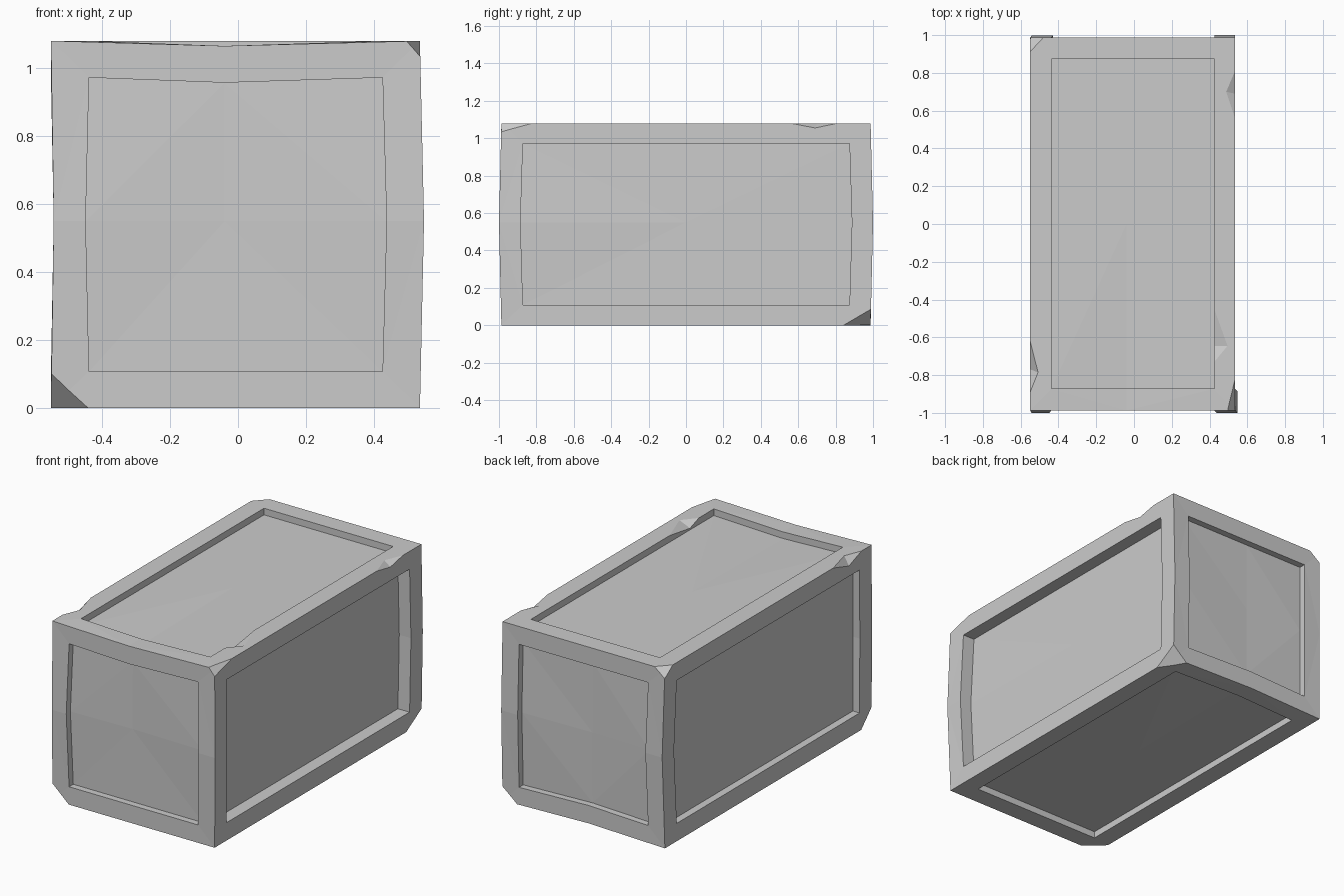
import bpy, bmesh
from mathutils import Vector

if "Cube" in bpy.data.objects:
    bpy.data.objects.remove(bpy.data.objects["Cube"])

LO, HI = (-0.55, -0.987, 0.0), (0.535, 0.987, 1.08)
MID = (-0.04, 0.0, 0.55)
# inner panel outline limits per axis, and recess depth per face
IN_LO, IN_HI = (-0.438, -0.872, 0.108), (0.425, 0.874, 0.972)
DEPTH = {(0, -1): 0.045, (0, 1): 0.078}
# slightly bent frame edges: offsets of edge midpoints
BEND = {(-1, -1, 0): (0.008, -0.013, 0), (1, -1, 0): (0.012, -0.013, 0),
        (-1, 1, 0): (0.01, 0.012, 0), (1, 1, 0): (0, 0.013, 0),
        (0, -1, 1): (0, 0, -0.015), (0, 1, -1): (0, 0, 0.015)}
RING = [(-1, -1), (0, -1), (1, -1), (1, 0), (1, 1), (0, 1), (-1, 1), (-1, 0)]


def pick(axis, s, lo, hi):
    return (lo[axis], MID[axis], hi[axis])[s + 1]


bm = bmesh.new()
outer = {}


def outer_vert(key):
    if key not in outer:
        co = Vector([pick(i, key[i], LO, HI) for i in range(3)])
        outer[key] = bm.verts.new(co + Vector(BEND.get(key, (0, 0, 0))))
    return outer[key]


# six framed faces: outer ring, inner ring, recessed floor
for a in range(3):
    u, v = (a + 1) % 3, (a + 2) % 3
    for s in (-1, 1):
        d = DEPTH.get((a, s), 0.04)
        rings = [[], [], []]
        for su, sv in RING:
            key = [0, 0, 0]
            key[a], key[u], key[v] = s, su, sv
            o = outer_vert(tuple(key))
            bend = BEND.get(tuple(key), (0, 0, 0))
            p = Vector((0, 0, 0))
            p[a] = o.co[a]
            p[u] = pick(u, su, IN_LO, IN_HI) + bend[u]
            p[v] = pick(v, sv, IN_LO, IN_HI) + bend[v]
            if tuple(key) == (-1, -1, 0) and a == 1:
                p.x -= 0.018
            f = p.copy()
            f[a] -= s * d
            rings[0].append(o)
            rings[1].append(bm.verts.new(p))
            rings[2].append(bm.verts.new(f))
        for r, q in zip(rings, rings[1:]):
            for i in range(8):
                j = (i + 1) % 8
                bm.faces.new((r[i], r[j], q[j], q[i]))
        c = Vector(MID)
        c[a] = sum(w.co[a] for w in rings[2]) / 8
        c = bm.verts.new(c)
        fl = rings[2]
        for i in (0, 2, 4, 6):
            bm.faces.new((fl[i - 1], fl[i], fl[i + 1], c))
bmesh.ops.recalc_face_normals(bm, faces=bm.faces)

# chipped corners: signs and chip length along x, y, z
for sg, size in (((1, -1, 1), (0.04, 0.165, 0.045)),
                 ((-1, -1, -1), (0.11, 0.10, 0.10)),
                 ((1, 1, -1), (0.10, 0.145, 0.085)),
                 ((-1, 1, 1), (0.07, 0.075, 0.055))):
    corner = Vector([pick(i, sg[i], LO, HI) for i in range(3)])
    n = Vector([sg[i] / size[i] for i in range(3)]).normalized()
    on_plane = corner - Vector((sg[0] * size[0], 0, 0))
    cut = bmesh.ops.bisect_plane(bm, geom=bm.verts[:] + bm.edges[:] + bm.faces[:],
                                 plane_co=on_plane, plane_no=n, clear_outer=True)
    edges = [e for e in cut["geom_cut"] if isinstance(e, bmesh.types.BMEdge)]
    bmesh.ops.holes_fill(bm, edges=edges)
bmesh.ops.triangulate(bm, faces=bm.faces)
bmesh.ops.recalc_face_normals(bm, faces=bm.faces)

mesh = bpy.data.meshes.new("block")
bm.to_mesh(mesh)
bm.free()
block = bpy.data.objects.new("framed_block", mesh)
bpy.context.collection.objects.link(block)
bpy.context.view_layer.objects.active = block


# V-shaped nicks in the top rails: two edge ends, a top point and a side point
def nick(a, b, top, side):
    m = (Vector(top) + Vector(side)) / 2
    pts = [m + (Vector(p) - m) * 1.3 for p in (a, b, top, side)]
    nb = bmesh.new()
    for p in pts:
        nb.verts.new(p)
    bmesh.ops.convex_hull(nb, input=nb.verts[:])
    bmesh.ops.recalc_face_normals(nb, faces=nb.faces)
    me = bpy.data.meshes.new("nick")
    nb.to_mesh(me)
    nb.free()
    cutter = bpy.data.objects.new("nick_cutter", me)
    cutter.hide_render = True
    bpy.context.collection.objects.link(cutter)
    mod = block.modifiers.new("nick", 'BOOLEAN')
    mod.operation, mod.solver, mod.object = 'DIFFERENCE', 'EXACT', cutter
    bpy.ops.object.modifier_apply(modifier=mod.name)
    bpy.data.objects.remove(cutter)


Z = 1.08
nick((-0.55, -0.89, Z), (-0.55, -0.62, Z), (-0.508, -0.785, Z), (-0.55, -0.77, 1.035))
nick((0.535, 0.56, Z), (0.535, 0.81, Z), (0.488, 0.70, Z), (0.535, 0.69, 1.055))
nick((0.425, -0.73, Z), (0.425, -0.45, Z), (0.495, -0.645, Z), (0.425, -0.645, 1.05))
